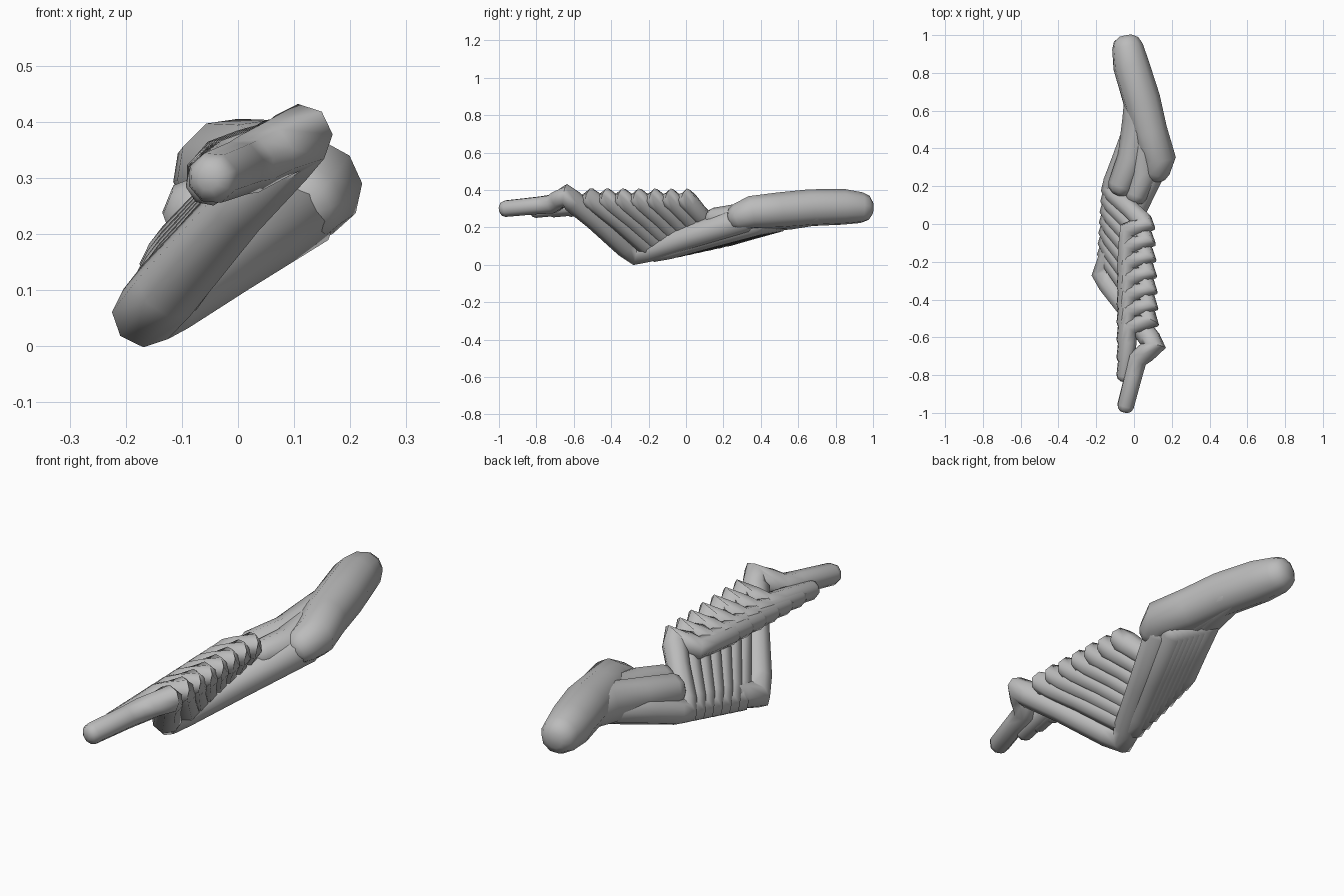
import bpy, bmesh, math
from mathutils import Vector

if "Cube" in bpy.data.objects:
    bpy.data.objects.remove(bpy.data.objects["Cube"])

grey = bpy.data.materials.new("warm grey")
grey.diffuse_color = (0.5, 0.5, 0.5, 1)
grey.use_nodes = True
grey.node_tree.nodes["Principled BSDF"].inputs["Base Color"].default_value = grey.diffuse_color


def tube(name, pts, sides=8):
    """Sweep rings along (x, y, z, radius) points, with rounded caps."""
    P = [Vector(p[:3]) for p in pts]
    R = [p[3] for p in pts]
    d0, d1 = (P[0] - P[1]).normalized(), (P[-1] - P[-2]).normalized()
    P = [P[0] + d0 * R[0] * f for f in (0.7, 0.45)] + P + [P[-1] + d1 * R[-1] * f for f in (0.45, 0.7)]
    R = [R[0] * 0.4, R[0] * 0.8] + R + [R[-1] * 0.8, R[-1] * 0.4]
    bm = bmesh.new()
    rings, side = [], None
    for i, p in enumerate(P):
        a = (p - P[i - 1]).normalized() if i else None
        b = (P[i + 1] - p).normalized() if i < len(P) - 1 else None
        t = ((a or b) + (b or a)).normalized()
        side = t.orthogonal().normalized() if side is None else (side - t * side.dot(t)).normalized()
        up = t.cross(side)
        ring = []
        for k in range(sides):
            w = math.tau * k / sides
            ring.append(bm.verts.new(p + (side * math.cos(w) + up * math.sin(w)) * R[i]))
        rings.append(ring)
    for r, q in zip(rings, rings[1:]):
        for k in range(sides):
            j = (k + 1) % sides
            bm.faces.new((r[k], r[j], q[j], q[k]))
    bm.faces.new(rings[0][::-1])
    bm.faces.new(rings[-1])
    bmesh.ops.recalc_face_normals(bm, faces=bm.faces[:])
    me = bpy.data.meshes.new(name)
    bm.to_mesh(me)
    bm.free()
    me.materials.append(grey)
    ob = bpy.data.objects.new(name, me)
    bpy.context.collection.objects.link(ob)
    bpy.context.view_layer.objects.active = ob
    for o in bpy.context.selected_objects:
        o.select_set(False)
    ob.select_set(True)
    bpy.ops.object.shade_smooth_by_angle(angle=math.radians(60))
    return ob


# thick rear arm
tube("rear_arm", [(-0.035, 0.94, 0.305, 0.083), (-0.015, 0.84, 0.31, 0.097),
                  (0.04, 0.66, 0.305, 0.10), (0.08, 0.49, 0.29, 0.098),
                  (0.132, 0.35, 0.28, 0.09), (0.115, 0.28, 0.255, 0.075)], 10)


# folded limb: root, knee, knuckle, bend, tip
def limb(name, root, knee, knuckle, bend, tip, r):
    root, knee, knuckle, bend, tip = map(Vector, (root, knee, knuckle, bend, tip))
    mix = lambda a, b, f: a.lerp(b, f)
    pts = [(root, r * 1.2), (mix(root, knee, 0.5), r * 1.08), (mix(root, knee, 0.88), r * 1.02),
           (knee, r * 0.95), (mix(knee, knuckle, 0.14), r),
           (mix(knee, knuckle, 0.6), r * 0.88), (mix(knee, knuckle, 0.9), r * 0.95),
           (knuckle, r * 0.95), (mix(knuckle, bend, 0.5), r * 0.85), (bend, r * 0.85),
           (mix(bend, tip, 0.3), r * 0.78), (tip, r * 0.74)]
    tube(name, [(*p, q) for p, q in pts])


# front limb reaches furthest
limb("front_limb", (0.11, 0.32, 0.245), (-0.165, -0.27, 0.057), (0.11, -0.645, 0.373),
     (0.02, -0.715, 0.325), (-0.045, -0.965, 0.30), 0.063)

# row of stacked limbs behind it
N = 7
for k in range(N):
    f = k / (N - 1)
    y = -0.515 + 0.085 * k
    limb(f"stacked_limb_{k + 1}",
         (0.09 - 0.08 * f, 0.38 + 0.12 * f, 0.225 + 0.02 * f),
         (-0.142 + 0.02 * f, -0.16 + 0.34 * f, 0.068 + 0.075 * f),
         (0.085 - 0.02 * f, y, 0.358),
         (-0.02 - 0.015 * f, y - 0.03, 0.32),
         (-0.052, y - 0.29 + 0.05 * f, 0.292 + 0.015 * f), 0.057)

# webs filling the space between the arm and the last limb
tube("root_web", [(-0.07, 0.2, 0.235, 0.07), (-0.01, 0.35, 0.25, 0.078),
                  (0.03, 0.55, 0.28, 0.092), (0.04, 0.7, 0.30, 0.088)])
tube("upper_web", [(0.01, 0.15, 0.245, 0.06), (0.055, 0.27, 0.25, 0.075),
                   (0.055, 0.42, 0.265, 0.085), (0.05, 0.58, 0.29, 0.09)])
